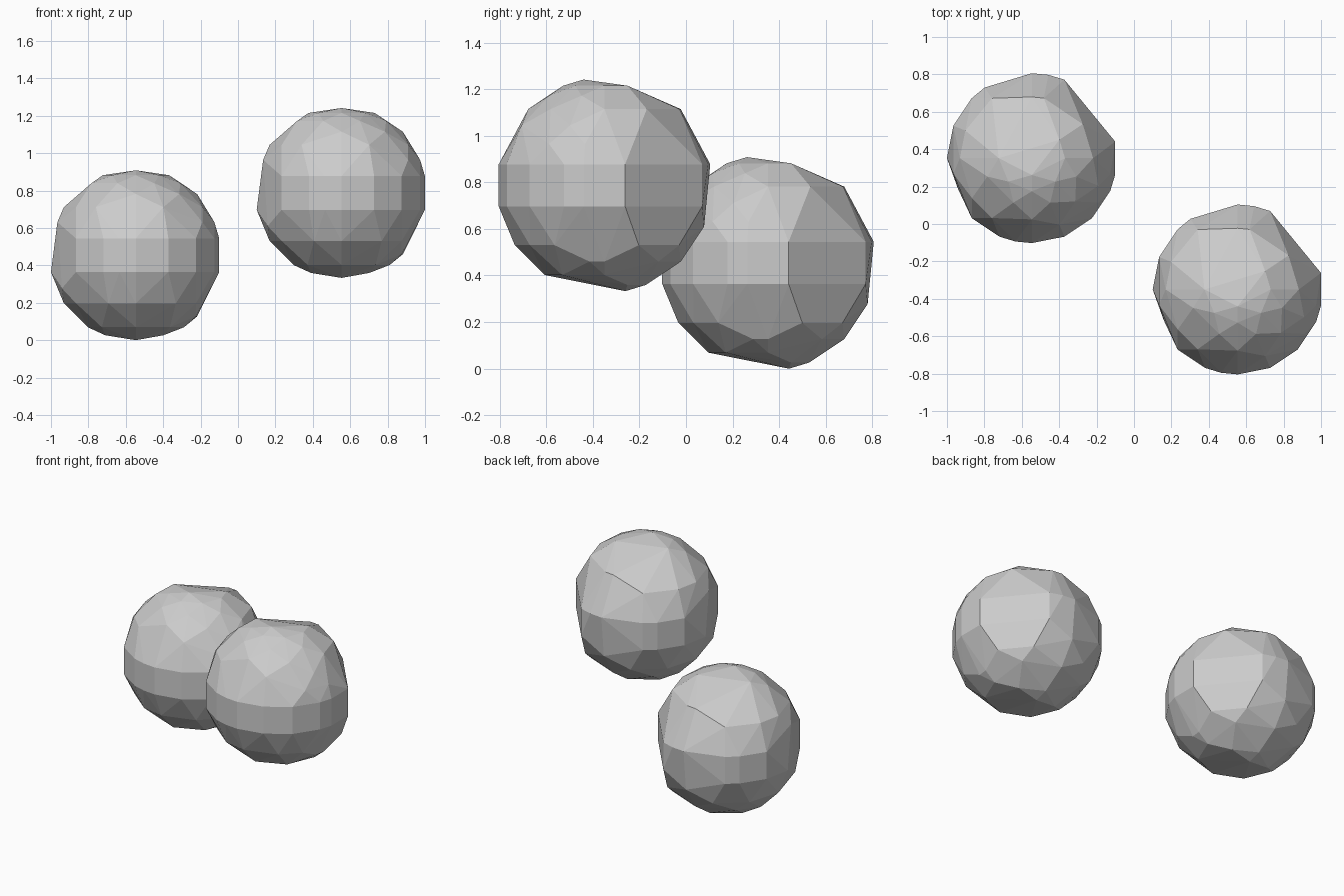
import bpy
import bmesh
from math import radians, sin, cos
from mathutils import Vector

default_cube = bpy.data.objects.get("Cube")
if default_cube:
    bpy.data.objects.remove(default_cube, do_unlink=True)

# Stone colour
stone = bpy.data.materials.new("stone_grey")
stone.use_nodes = True
grey = (0.6, 0.6, 0.6, 1)
stone.diffuse_color = grey
shader = next(n for n in stone.node_tree.nodes if n.type == 'BSDF_PRINCIPLED')
shader.inputs["Base Color"].default_value = grey
shader.inputs["Roughness"].default_value = 0.9

RADIUS = 0.463
STEP = radians(11.25)

# Corners kept on a round stone: latitude step -> azimuth steps (from +x)
corners = {
    7: [24],
    6: [0, 3, 16, 20, 24, 28],
    5: [18, 22, 26, 30],
    4: [0, 3, 7, 8, 24, 28],
    3: [11, 14, 16, 19, 21, 26, 30],
    2: [17, 29, 31],
    1: [1, 6, 7, 8, 11, 12, 14, 20, 22, 23, 24, 26, 28, 30, 31],
    -1: [1, 6, 11, 12, 14, 16, 20, 22, 23, 24, 26, 28, 30, 31],
    -2: [8, 18],
    -3: [2, 5, 10, 13, 16, 19, 22, 24, 27, 29],
    -4: [0, 4, 8, 12, 31],
    -5: [0, 16, 20, 24, 28],
    -6: [3, 8, 14],
    -7: [8],
}


def on_sphere(latitude, azimuth):
    lat, az = latitude * STEP, azimuth * STEP
    return Vector((cos(lat) * cos(az), cos(lat) * sin(az), sin(lat))) * RADIUS


def faceted_stone_mesh():
    """Stretch flat facets over the kept corners."""
    bm = bmesh.new()
    for latitude, azimuths in corners.items():
        for azimuth in azimuths:
            bm.verts.new(on_sphere(latitude, azimuth))
    bmesh.ops.convex_hull(bm, input=bm.verts[:])
    # Merge coplanar triangles into larger facets
    bmesh.ops.dissolve_limit(bm, angle_limit=radians(1),
                             verts=bm.verts[:], edges=bm.edges[:])
    bmesh.ops.recalc_face_normals(bm, faces=bm.faces[:])
    mesh = bpy.data.meshes.new("faceted_stone")
    bm.to_mesh(mesh)
    bm.free()
    mesh.materials.append(stone)
    return mesh


# Two copies of the same stone, one low and one raised
stone_mesh = faceted_stone_mesh()
placements = {
    "low_stone": (-0.546, 0.352, 0.454),
    "raised_stone": (0.554, -0.35, 0.787),
}
for name, place in placements.items():
    boulder = bpy.data.objects.new(name, stone_mesh)
    boulder.location = place
    bpy.context.collection.objects.link(boulder)
